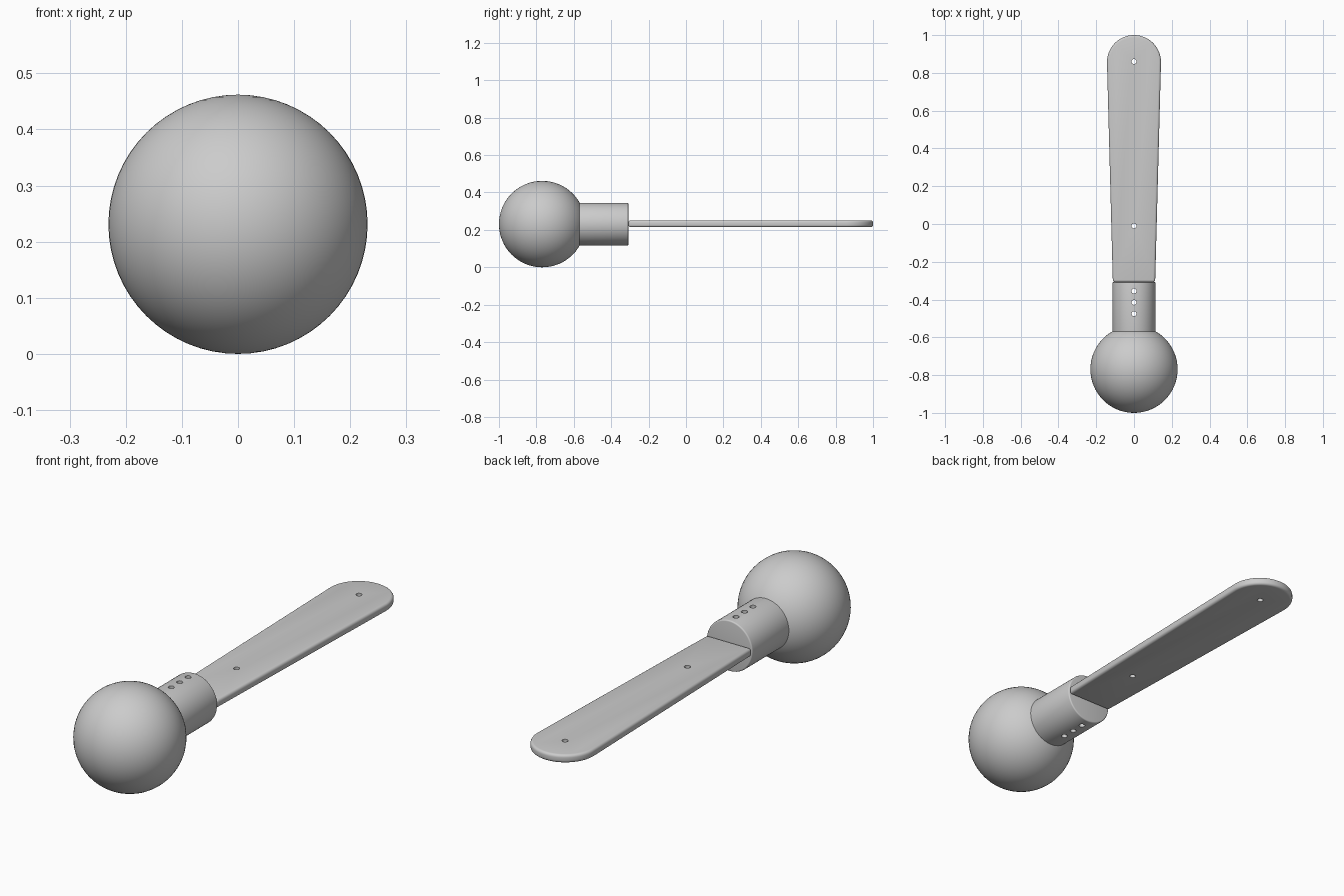
import bpy, bmesh, math
from math import pi, sin, cos

if "Cube" in bpy.data.objects:
    bpy.data.objects.remove(bpy.data.objects["Cube"])

MID = 0.231  # height of the shared centre line

grey = bpy.data.materials.new("light grey")
grey.use_nodes = True
grey.diffuse_color = (0.6, 0.6, 0.6, 1)
grey.node_tree.nodes["Principled BSDF"].inputs["Base Color"].default_value = grey.diffuse_color


def select(obj):
    bpy.ops.object.select_all(action='DESELECT')
    obj.select_set(True)
    bpy.context.view_layer.objects.active = obj


def bevel(obj, width):
    select(obj)
    mod = obj.modifiers.new("rounded edges", 'BEVEL')
    mod.width = width
    mod.segments = 4
    mod.limit_method = 'ANGLE'
    mod.angle_limit = math.radians(50)
    bpy.ops.object.modifier_apply(modifier=mod.name)


def drill(obj, positions, radius):
    """Cut vertical through holes along the centre line."""
    for y in positions:
        bpy.ops.mesh.primitive_cylinder_add(vertices=24, radius=radius, depth=1, location=(0, y, MID))
        cutter = bpy.context.object
        cutter.name = "hole_cutter"
        cutter.hide_render = True
        select(obj)
        mod = obj.modifiers.new("hole", 'BOOLEAN')
        mod.operation = 'DIFFERENCE'
        mod.solver = 'EXACT'
        mod.object = cutter
        bpy.ops.object.modifier_apply(modifier=mod.name)
        bpy.data.objects.remove(cutter)


def finish(obj):
    obj.data.materials.clear()
    obj.data.materials.append(grey)
    select(obj)
    bpy.ops.object.shade_smooth_by_angle(angle=math.radians(32))


# Ball at the front end
bpy.ops.mesh.primitive_uv_sphere_add(segments=64, ring_count=32, radius=0.231, location=(0, -0.769, MID))
ball = bpy.context.object
ball.name = "ball"
finish(ball)

# Collar, sunk into the ball, with a softened rim and three holes
start, end = -0.60, -0.308
bpy.ops.mesh.primitive_cylinder_add(vertices=64, radius=0.114, depth=end - start,
                                    location=(0, (start + end) / 2, MID), rotation=(pi / 2, 0, 0))
collar = bpy.context.object
collar.name = "collar"
bevel(collar, 0.006)
drill(collar, [-0.475, -0.415, -0.355], 0.013)
finish(collar)

# Flat tapered blade with a round far end and two holes
radius, thick = 0.143, 0.037
outline = [(-0.112, -0.308), (0.112, -0.308)]
outline += [(radius * cos(pi * i / 40), 1 - radius + radius * sin(pi * i / 40)) for i in range(41)]
bm = bmesh.new()
base = bm.faces.new([bm.verts.new((x, y, MID + 0.002 - thick / 2)) for x, y in outline])
side = bmesh.ops.extrude_face_region(bm, geom=[base])
bmesh.ops.translate(bm, vec=(0, 0, thick),
                    verts=[v for v in side["geom"] if isinstance(v, bmesh.types.BMVert)])
bmesh.ops.recalc_face_normals(bm, faces=bm.faces)
mesh = bpy.data.meshes.new("blade")
bm.to_mesh(mesh)
bm.free()
blade = bpy.data.objects.new("blade", mesh)
bpy.context.collection.objects.link(blade)
bevel(blade, 0.012)
drill(blade, [-0.01, 0.86], 0.013)
finish(blade)
